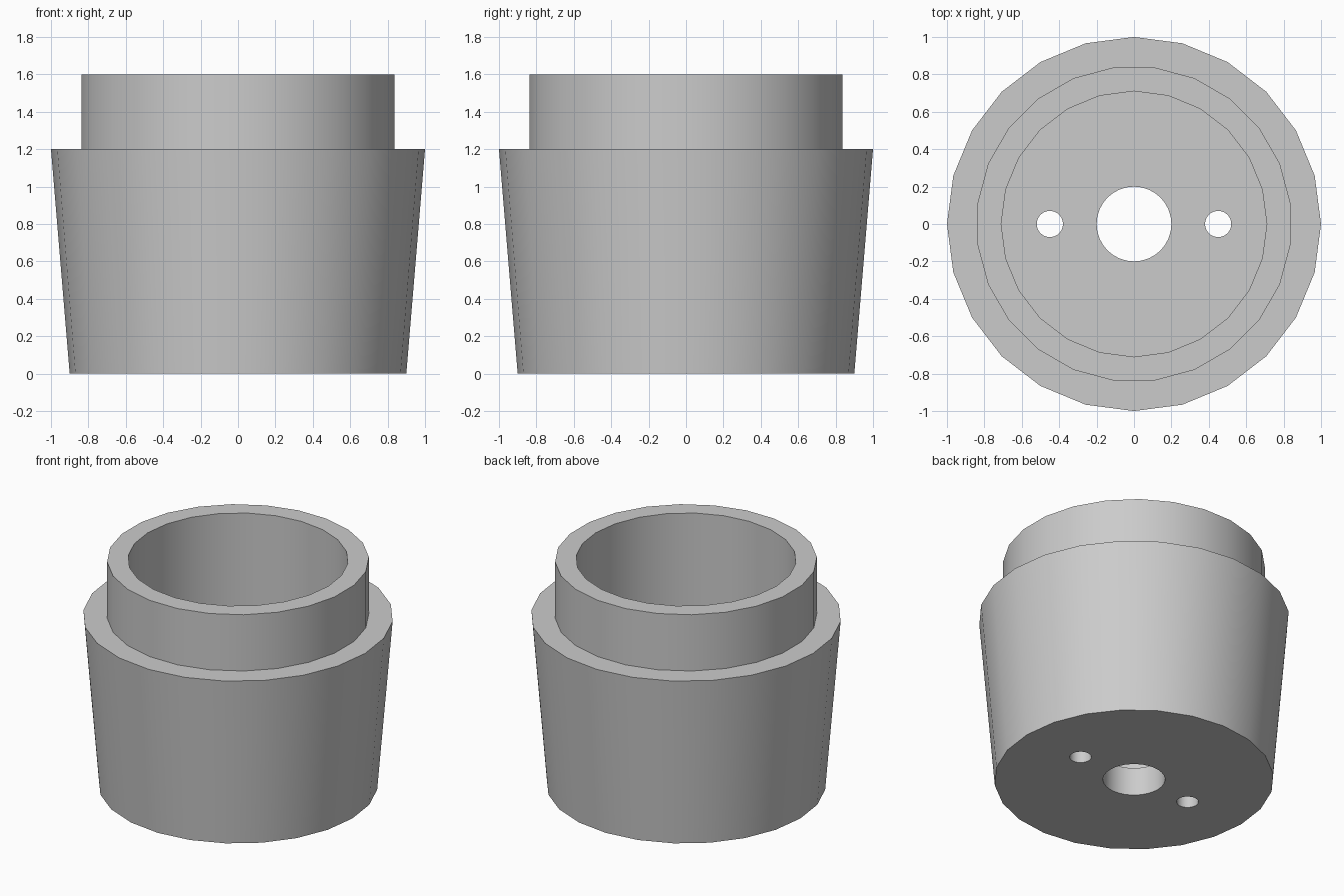
import bpy
import bmesh
from math import cos, sin, radians, tau

default_cube = bpy.data.objects.get("Cube")
if default_cube:
    bpy.data.objects.remove(default_cube, do_unlink=True)

SIDES = 24
FLOOR = 0.2

grey = bpy.data.materials.new("plain grey")
grey.use_nodes = True
grey.diffuse_color = (0.6, 0.6, 0.6, 1)
grey.node_tree.nodes["Principled BSDF"].inputs["Base Color"].default_value = (0.6, 0.6, 0.6, 1)


def lathe(name, rings, sides):
    """Closed solid from rings of (radius, height, turn in steps)."""
    bm = bmesh.new()
    loops = []
    for radius, z, turn in rings:
        angles = [tau * (i + turn) / sides for i in range(sides)]
        loops.append([bm.verts.new((radius * cos(a), radius * sin(a), z)) for a in angles])
    for low, high in zip(loops, loops[1:]):
        for i in range(sides):
            j = (i + 1) % sides
            bm.faces.new((low[i], low[j], high[j], high[i]))
    bm.faces.new(loops[0][::-1])
    bm.faces.new(loops[-1])
    bmesh.ops.recalc_face_normals(bm, faces=bm.faces)
    mesh = bpy.data.meshes.new(name)
    bm.to_mesh(mesh)
    bm.free()
    mesh.materials.append(grey)
    obj = bpy.data.objects.new(name, mesh)
    bpy.context.collection.objects.link(obj)
    return obj


# Tapered cup with a stepped collar and a deep bore
cup = lathe("tapered_cup", [
    (0.9, 0, 0),
    (1, 1.2, 0),
    (0.844, 1.2, 0.5),
    (0.844, 1.6, 0.5),
    (0.71, 1.6, 0),
    (0.71, FLOOR, 0),
], SIDES)
bpy.context.view_layer.objects.active = cup
cup.select_set(True)

# Centre hole and two small holes through the floor
for x, radius in ((0, 0.2), (-0.45, 0.07), (0.45, 0.07)):
    cutter = lathe("hole_cutter", [(radius, -0.1, 0), (radius, FLOOR + 0.1, 0)], 32)
    cutter.location.x = x
    cutter.hide_render = True
    cut = cup.modifiers.new("hole", "BOOLEAN")
    cut.operation = "DIFFERENCE"
    cut.solver = "EXACT"
    cut.object = cutter
    bpy.context.view_layer.update()
    bpy.ops.object.modifier_apply(modifier=cut.name)
    bpy.data.objects.remove(cutter, do_unlink=True)

# Smooth walls, crisp rims
bpy.ops.object.select_all(action="DESELECT")
cup.select_set(True)
bpy.ops.object.shade_smooth_by_angle(angle=radians(30))
